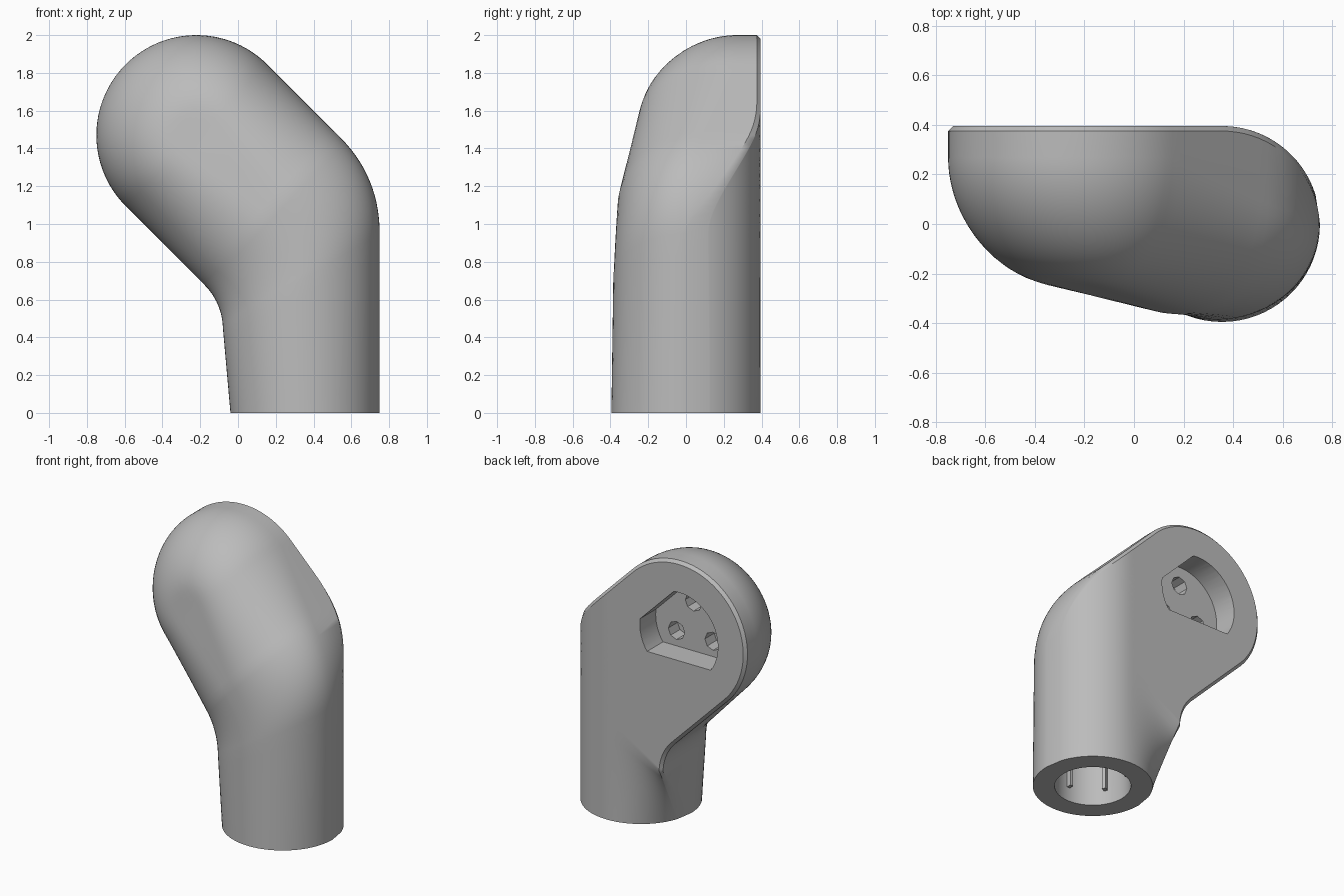
import bpy, bmesh
from math import sin, cos, pi, sqrt, hypot, atan2
from mathutils import Vector, Matrix

cube = bpy.data.objects.get("Cube")
if cube:
    bpy.data.objects.remove(cube)

grey = bpy.data.materials.new("plain grey")
grey.use_nodes = True
grey.diffuse_color = (0.5, 0.5, 0.5, 1)
grey.node_tree.nodes["Principled BSDF"].inputs["Base Color"].default_value = grey.diffuse_color

LEG_X, LEG_R = 0.355, 0.395
HEAD, HEAD_R = Vector((-0.22, 1.47)), 0.53
AXIS, CROSS = Vector((-1, 1)).normalized(), Vector((1, 1)).normalized()
EDGE, COLS = 0.02, 36


def make_object(name, bm):
    bmesh.ops.recalc_face_normals(bm, faces=bm.faces)
    mesh = bpy.data.meshes.new(name)
    bm.to_mesh(mesh)
    bm.free()
    mesh.materials.append(grey)
    obj = bpy.data.objects.new(name, mesh)
    bpy.context.collection.objects.link(obj)
    return obj


def lerp(a, b, t):
    return a + (b - a) * t


def bend(a, b, c, t):
    return lerp(lerp(a, b, t), lerp(b, c, t), t)


# Stations: outline ends (x, z), inset ends, front depth, rim depth, flatness, back squareness, dome offset
stations = []


def add_station(left, right, front, rim, flat, square):
    inset = (right - left).normalized() * EDGE
    stations.append((left, right, left + inset, right - inset, front, rim, flat, square, 0))


V = Vector
leg_l, leg_r = (V((-0.04, 0)), V((-0.08, 0.45))), (V((0.75, 0)), V((0.75, 0.95)))
elbow_l, elbow_r = (V((-0.085, 0.585)), V((-0.18, 0.68))), (V((0.75, 1.25)), V((0.54, 1.46)))
head_l, head_r = HEAD - CROSS * HEAD_R, HEAD + CROSS * HEAD_R

for i in range(8):      # round leg
    t = i / 8
    add_station(lerp(*leg_l, t), lerp(*leg_r, t), lerp(-LEG_R, -0.385, t), 0, 0, t)
for i in range(14):     # elbow
    t = i / 14
    add_station(bend(leg_l[1], *elbow_l, t), bend(leg_r[1], *elbow_r, t),
                lerp(-0.385, -0.362, t), 0.08 * t * t, 0.06 * t, 1)
for i in range(12):     # straight arm
    t = i / 12
    add_station(lerp(elbow_l[1], head_l, t), lerp(elbow_r[1], head_r, t),
                lerp(-0.362, -0.25, t), lerp(0.08, 0.27, t), lerp(0.06, 0.25, t), 1)
for i in range(25):     # domed head
    a = i / 24 * pi / 2
    ends = []
    for r in (HEAD_R, HEAD_R - EDGE):
        mid, half = HEAD + AXIS * r * sin(a), CROSS * r * cos(a)
        ends += [mid - half, mid + half]
    d = sin(a)
    stations.append((*ends, -0.25 + 0.1 * d, 0.27, 0.25, 1, d))


def section(st):
    left, right, left_in, right_in, front, rim, flat, square, d = st
    half = sqrt(max(0, 1 - d * d))

    def front_y(u):
        rho = min(1, hypot(u * half, d))
        s = max(0, (rho - flat) / (1 - flat))
        return rim - (rim - front) * sqrt(max(0, 1 - s * s))

    def back_y(x):
        if x > LEG_X:
            return sqrt(max(0, LEG_R ** 2 - (x - LEG_X) ** 2))
        v = min(1, (LEG_X - x) / (LEG_X - left.x))
        return LEG_R * lerp(sqrt(max(0, 1 - v * v)), 1, square)

    us = [-cos(pi * j / COLS) for j in range(COLS + 1)]
    pts = []
    for u in us:
        p = lerp(left, right, (u + 1) / 2)
        pts.append((p.x, front_y(u), p.y))
    side = [(p.x, max(front_y(1), back_y(p.x) - EDGE), p.y) for p in (right, left)]
    pts.append(side[0])
    for u in reversed(us):
        p = lerp(left_in, right_in, (u + 1) / 2)
        pts.append((p.x, back_y(p.x), p.y))
    return pts + [side[1]]


# Body shell
bm = bmesh.new()
rings = [[bm.verts.new(p) for p in section(st)] for st in stations]
bm.faces.new(rings[0])
for a, b in zip(rings, rings[1:]):
    for j in range(len(a)):
        k = (j + 1) % len(a)
        bm.faces.new((a[j], a[k], b[k], b[j]))
bmesh.ops.remove_doubles(bm, verts=bm.verts, dist=0.0005)
body = make_object("angled_body", bm)


def cylinder(bm, r1, r2, depth, sides, matrix):
    bmesh.ops.create_cone(bm, cap_ends=True, segments=sides, radius1=r1, radius2=r2,
                          depth=depth, matrix=matrix)


def cut(name, bm):
    cutter = make_object(name, bm)
    cutter.hide_render = True
    mod = body.modifiers.new(name, 'BOOLEAN')
    mod.operation, mod.solver, mod.object = 'DIFFERENCE', 'EXACT', cutter
    bpy.context.view_layer.objects.active = body
    bpy.ops.object.modifier_apply(modifier=name)
    bpy.data.objects.remove(cutter)


# Bore up through the leg
bm = bmesh.new()
cylinder(bm, 0.255, 0.235, 1.0, 48, Matrix.Translation((LEG_X, 0, 0.35)))
cut("leg_bore", bm)

# Socket recess: a disc trimmed by a level chord and a slanted chord
bm = bmesh.new()
disc = Matrix.Translation((HEAD.x, 0.415, HEAD.y)) @ Matrix.Rotation(pi / 2, 4, 'X')
cylinder(bm, 0.31, 0.31, 0.4, 48, disc)
for offset, normal in ((0.18, V((0, 0, -1))), (0.245, V((1, 0, 1)).normalized())):
    res = bmesh.ops.bisect_plane(bm, geom=bm.verts[:] + bm.edges[:] + bm.faces[:],
                                 plane_co=V((HEAD.x, 0, HEAD.y)) + normal * offset,
                                 plane_no=normal, clear_outer=True)
    bmesh.ops.holes_fill(bm, edges=[e for e in bm.edges if e.is_boundary])
cut("socket_recess", bm)

# Three pin holes in the recess floor
for i, (x, z) in enumerate(((0.145, -0.07), (-0.145, -0.07), (0.01, 0.17))):
    bm = bmesh.new()
    spot = Matrix.Translation((HEAD.x + x, 0.19, HEAD.y + z)) @ Matrix.Rotation(pi / 2, 4, 'X')
    cylinder(bm, 0.065, 0.065, 0.16, 8, spot)
    cut("pin_hole_%d" % i, bm)

# Grip ribs inside the bore
bm = bmesh.new()
for i in range(6):
    turn = Matrix.Translation((LEG_X, 0, 0.46)) @ Matrix.Rotation(pi / 6 + i * pi / 3, 4, 'Z')
    bmesh.ops.create_cube(bm, size=1, matrix=turn @ Matrix.Translation((0.24, 0, 0))
                          @ Matrix.Diagonal((0.05, 0.025, 0.72, 1)))
make_object("bore_ribs", bm)

# Smooth shading with crisp rims
bpy.ops.object.select_all(action='DESELECT')
body.select_set(True)
bpy.context.view_layer.objects.active = body
bpy.ops.object.shade_smooth_by_angle(angle=0.6)
